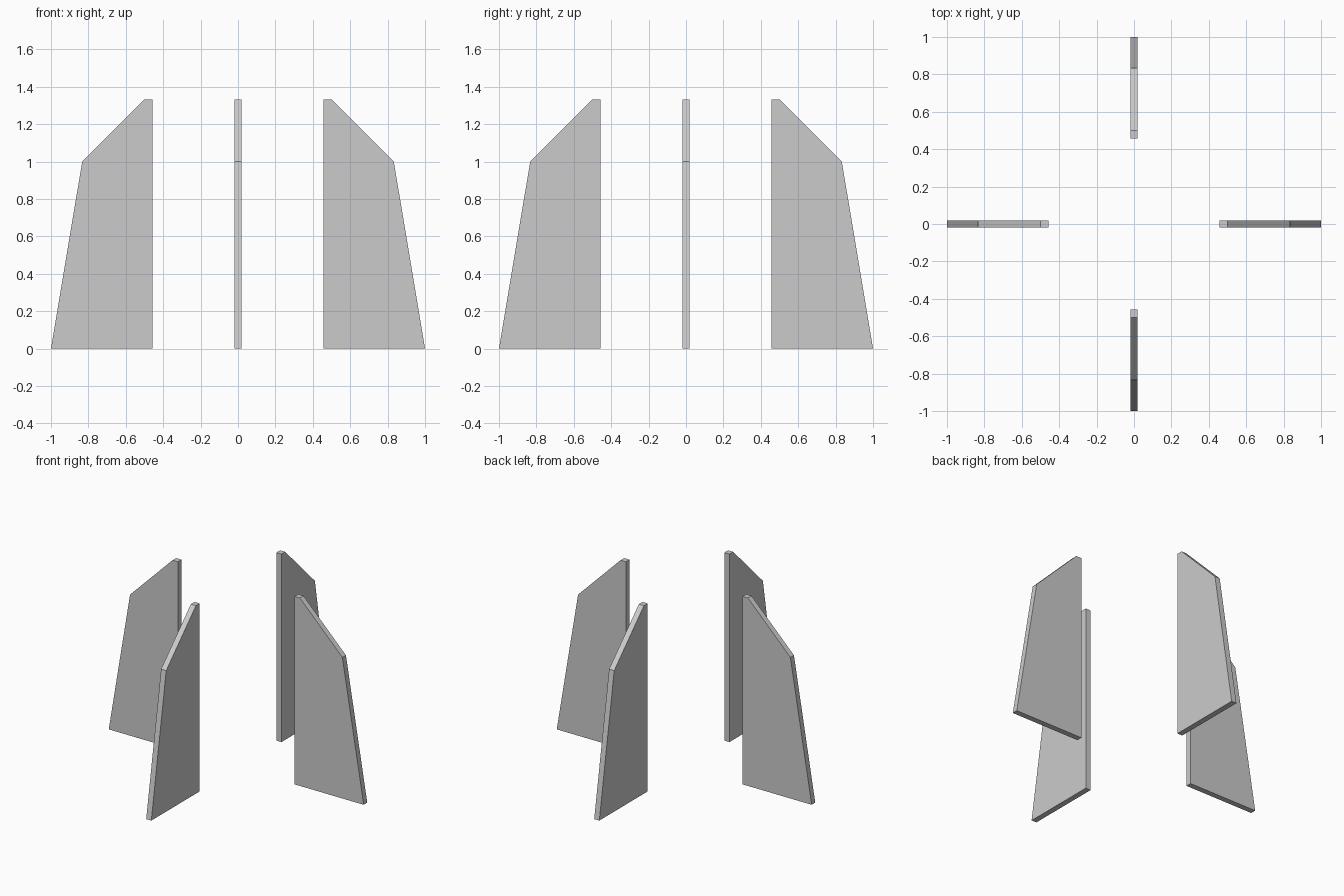
import bpy, bmesh
from math import pi
from mathutils import Matrix

if "Cube" in bpy.data.objects:
    bpy.data.objects.remove(bpy.data.objects["Cube"])

# Fin outline: distance from the centre axis, height
PROFILE = [(0.458, 0), (1.0, 0), (0.833, 1.0), (0.5, 1.333), (0.458, 1.333)]
THICKNESS = 0.04


def make_fin(name, angle):
    bm = bmesh.new()
    face = bm.faces.new([bm.verts.new((r, -THICKNESS / 2, z)) for r, z in PROFILE])
    ext = bmesh.ops.extrude_face_region(bm, geom=[face], use_keep_orig=True)
    moved = [v for v in ext["geom"] if isinstance(v, bmesh.types.BMVert)]
    bmesh.ops.translate(bm, verts=moved, vec=(0, THICKNESS, 0))
    bmesh.ops.recalc_face_normals(bm, faces=bm.faces)
    bm.transform(Matrix.Rotation(angle, 4, 'Z'))
    mesh = bpy.data.meshes.new(name)
    bm.to_mesh(mesh)
    bm.free()
    bpy.context.collection.objects.link(bpy.data.objects.new(name, mesh))


# Four fins around the vertical axis
for i, side in enumerate(("right", "back", "left", "front")):
    make_fin(f"{side}_fin", i * pi / 2)
